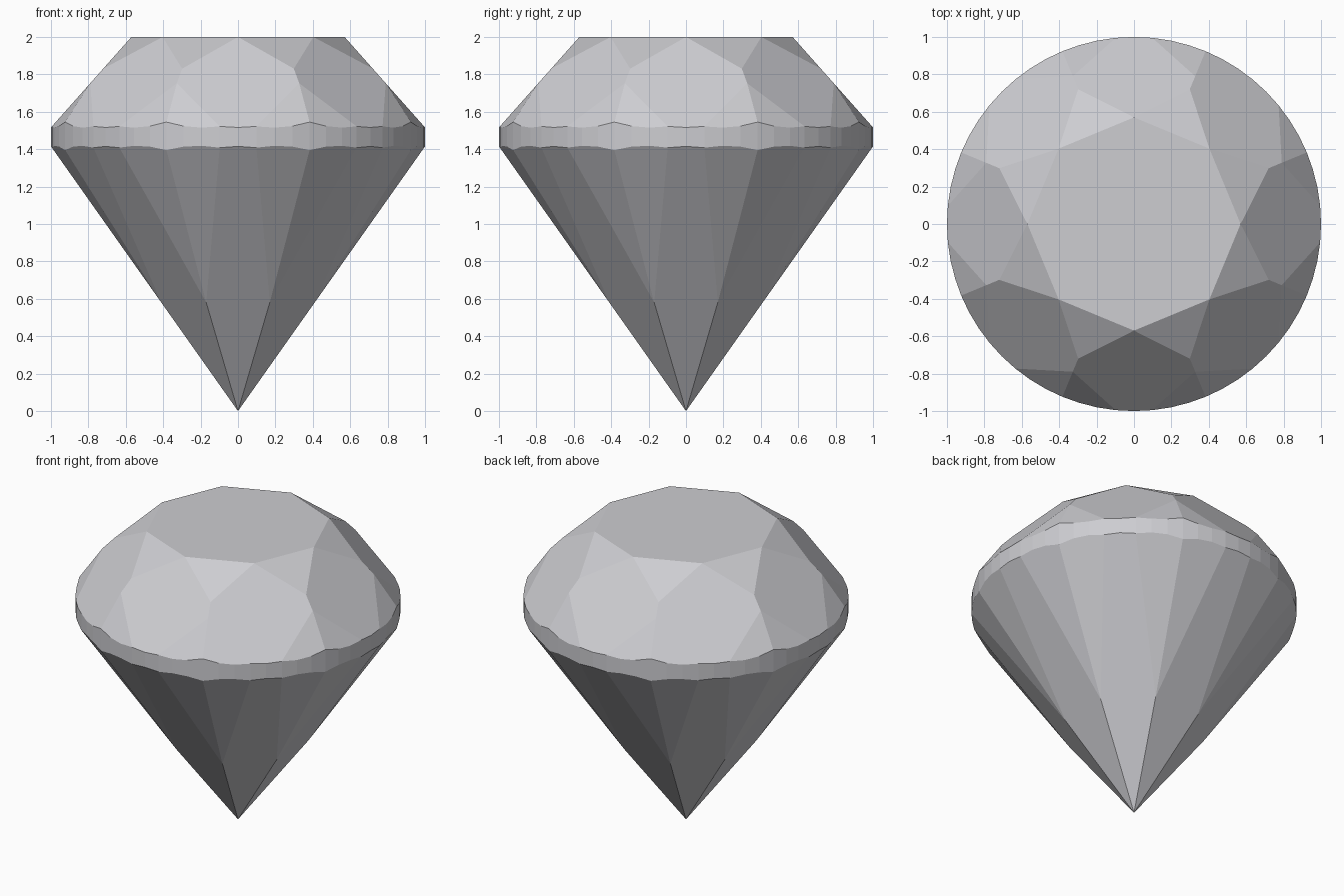
import bpy
import bmesh
from math import radians, sin, cos
from mathutils import Vector, geometry

if "Cube" in bpy.data.objects:
    bpy.data.objects.remove(bpy.data.objects["Cube"])

STEP = 5.625            # girdle segment, 64 around
CROWN, PAVILION = 1.125, 1.415   # slopes of the main facets
TABLE_R = 0.57


def polar(r, deg, z):
    return Vector((r * cos(radians(deg)), r * sin(radians(deg)), z))


def on_crown(r, deg):
    return polar(r, deg, 2 - CROWN * (r * cos(radians(deg)) - TABLE_R))


def on_pavilion(r, deg):
    return polar(r, deg, PAVILION * r * cos(radians(deg)))


def girdle_edge(main, corner_z, inner):
    """Girdle points from a main facet's centre to the corner it shares."""
    pts = [main(1, 0), main(1, STEP)]
    corner = polar(1, 4 * STEP, corner_z)
    normal = (pts[1] - inner).cross(corner - inner)
    for i in (2, 3):
        base = polar(1, i * STEP, 0)
        pts.append(geometry.intersect_line_plane(
            base, base + Vector((0, 0, 1)), inner, normal))
    return pts + [corner]


# Key points of one half sector
table = polar(TABLE_R, 0, 2)
table_next = polar(TABLE_R, 45, 2)
star_tip = on_crown(0.78, 22.5)
crown_joint = on_crown(0.855, 22.5)
pavilion_joint = on_pavilion(0.444, 22.5)
culet = Vector((0, 0, 0))
upper = girdle_edge(on_crown, 1.545, crown_joint)
lower = girdle_edge(on_pavilion, 1.395, pavilion_joint)


def flip(p):
    return Vector((p.x, -p.y, p.z))


def symmetric(half):
    """Close a half outline, whose first point lies on the axis, by mirroring."""
    return half + [flip(p) for p in reversed(half) if abs(p.y) > 1e-6]


# Facets of one sector
facets = [
    symmetric([table, star_tip, crown_joint, upper[1], upper[0]]),
    symmetric([culet, pavilion_joint, lower[1], lower[0]]),
    [table, table_next, star_tip],
]
halves = [[crown_joint] + upper[1:], [pavilion_joint] + lower[1:]]
halves += [[upper[i], upper[i + 1], lower[i + 1], lower[i]] for i in range(4)]
facets += halves + [[flip(p) for p in f] for f in halves]

# Repeat the sector around the axis
bm = bmesh.new()
for k in range(8):
    a = radians(45 * k)
    for f in facets:
        bm.faces.new([bm.verts.new((p.x * cos(a) - p.y * sin(a),
                                    p.x * sin(a) + p.y * cos(a), p.z)) for p in f])
bm.faces.new([bm.verts.new(polar(TABLE_R, 45 * k, 2)) for k in range(8)])
bmesh.ops.remove_doubles(bm, verts=bm.verts, dist=1e-4)
bmesh.ops.recalc_face_normals(bm, faces=bm.faces)

mesh = bpy.data.meshes.new("cut_gem")
bm.to_mesh(mesh)
bm.free()
gem = bpy.data.objects.new("cut_gem", mesh)
bpy.context.collection.objects.link(gem)

# Pale grey material
colour = (0.61, 0.61, 0.64, 1)
mat = bpy.data.materials.new("pale_grey")
mat.use_nodes = True
mat.diffuse_color = colour
mat.node_tree.nodes["Principled BSDF"].inputs["Base Color"].default_value = colour
mesh.materials.append(mat)
